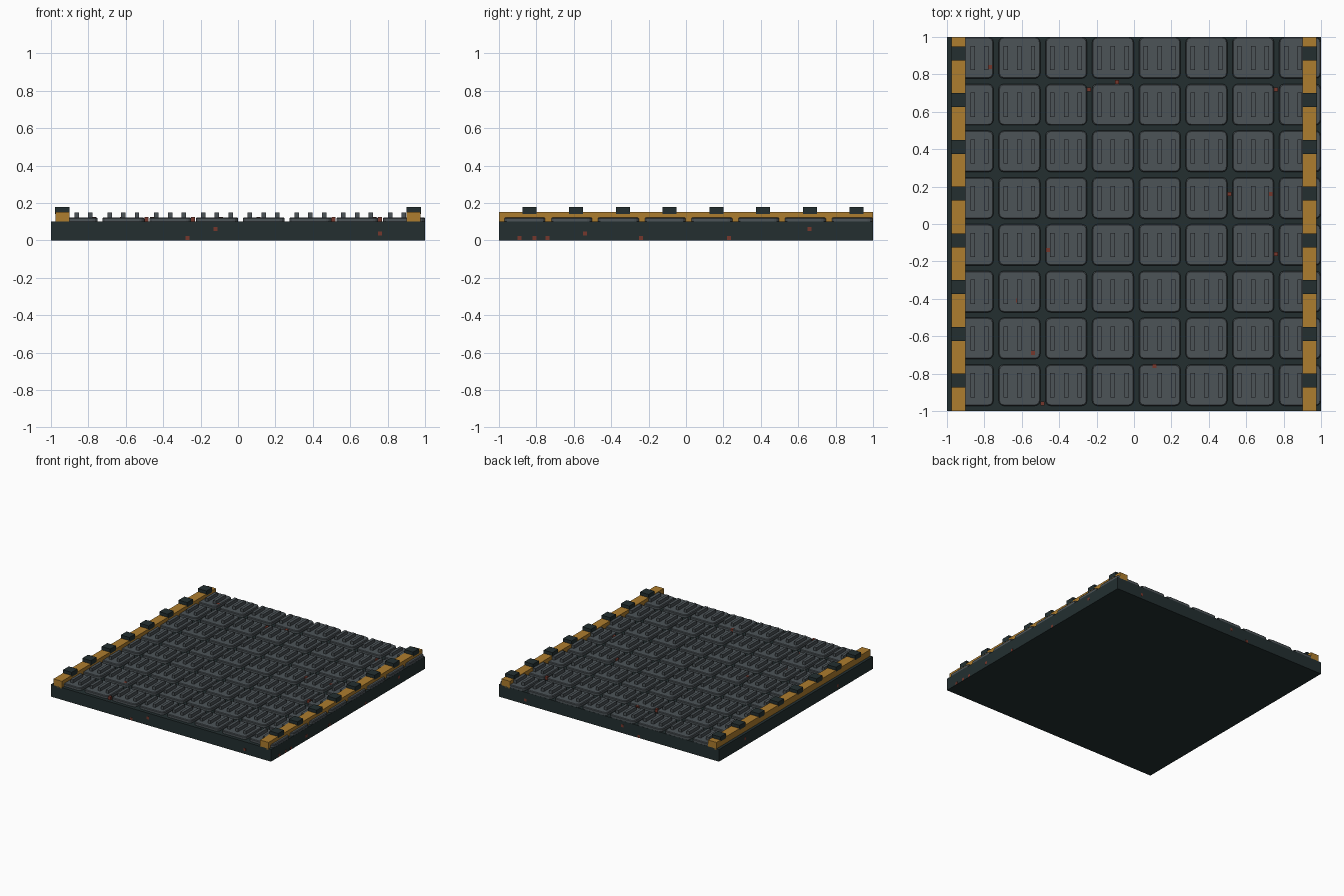
import bpy
import bmesh
from mathutils import Vector

cube = bpy.data.objects.get("Cube")
if cube:
    bpy.data.objects.remove(cube, do_unlink=True)


def material(name, *rgb):
    """Flat material from display colour levels, converted to linear."""
    colour = [(c / 255 + 0.055) / 1.055 for c in rgb]
    colour = [c ** 2.4 for c in colour] + [1]
    mat = bpy.data.materials.new(name)
    mat.use_nodes = True
    mat.diffuse_color = colour
    mat.node_tree.nodes["Principled BSDF"].inputs["Base Color"].default_value = colour
    return mat


dark = material("dark_steel", 35, 47, 48)
grey = material("plate_grey", 76, 83, 87)
amber = material("rail_amber", 174, 125, 46)
rust = material("rust_red", 118, 55, 44)


def finish(name, bm, mat):
    mesh = bpy.data.meshes.new(name)
    bm.to_mesh(mesh)
    bm.free()
    mesh.materials.append(mat)
    obj = bpy.data.objects.new(name, mesh)
    bpy.context.collection.objects.link(obj)
    return obj


def add_box(bm, low, high):
    low, high = Vector(low), Vector(high)
    verts = bmesh.ops.create_cube(bm, size=1)["verts"]
    for v in verts:
        v.co = (low + high) / 2 + v.co * (high - low)
    return verts


def box(name, low, high, mat):
    bm = bmesh.new()
    add_box(bm, low, high)
    return finish(name, bm, mat)


def repeat(obj, count, step):
    mod = obj.modifiers.new("repeat", 'ARRAY')
    mod.count = count
    mod.use_relative_offset = False
    mod.use_constant_offset = True
    mod.constant_offset_displace = step


PITCH = 0.25
COUNT = 8
BASE_TOP = 0.1
PLATE_TOP = 0.123

# Floor slab
box("base_slab", (-1, -1, 0), (1, 1, BASE_TOP), dark)

# Tread plates: rounded corners and a narrow top chamfer
bm = bmesh.new()
add_box(bm, (-0.974, -0.972, BASE_TOP - 0.01), (-0.751, -0.751, PLATE_TOP))
upright = [e for e in bm.edges if abs(e.verts[0].co.z - e.verts[1].co.z) > 0.01]
bmesh.ops.bevel(bm, geom=upright, offset=0.028, segments=3, profile=0.5, affect='EDGES')
rim = [e for e in bm.edges if all(v.co.z > PLATE_TOP - 0.001 for v in e.verts)]
bmesh.ops.bevel(bm, geom=rim, offset=0.005, segments=1, affect='EDGES')
plates = finish("tread_plates", bm, grey)

# Three raised grip ribs on every plate
bm = bmesh.new()
for offset in (-0.073, 0, 0.073):
    x = offset - 0.863
    add_box(bm, (x - 0.012, -0.927, 0.11), (x + 0.012, -0.797, 0.149))
ribs = finish("grip_ribs", bm, grey)

for part in (plates, ribs):
    repeat(part, COUNT, (PITCH, 0, 0))
    repeat(part, COUNT, (0, PITCH, 0))

# Side rails with dark pads on top
for side, x in (("right", -0.977), ("left", 0.901)):
    box(side + "_rail", (x, -1, BASE_TOP - 0.01), (x + 0.076, 1, 0.152), amber)
    pads = box(side + "_rail_pads", (x - 0.001, -0.875, 0.14), (x + 0.077, -0.8, 0.178), dark)
    repeat(pads, COUNT, (0, PITCH, 0))

# Rust flecks on the deck
bm = bmesh.new()
for x, y in ((-0.09, 0.76), (-0.24, 0.72), (0.76, 0.72), (0.51, 0.16),
             (0.76, -0.16), (-0.62, -0.41), (-0.54, -0.69), (-0.46, -0.14),
             (0.11, -0.76), (0.73, 0.16), (-0.77, 0.84), (-0.49, -0.96)):
    r = 0.011
    add_box(bm, (x - r, y - r, BASE_TOP), (x + r, y + r, PLATE_TOP + 0.001))
finish("deck_rust", bm, rust)

# Rust flecks on the slab sides
bm = bmesh.new()
r = 0.011
for x, z in ((-0.27, 0.012), (-0.12, 0.06), (0.76, 0.036)):
    for y in (-1, 1):
        add_box(bm, (x - r, y - 0.001, z - r), (x + r, y + 0.001, z + r))
for y, z in ((-0.89, 0.012), (-0.81, 0.012), (-0.74, 0.012), (-0.54, 0.036),
             (-0.24, 0.012), (0.23, 0.012), (0.66, 0.06)):
    add_box(bm, (0.999, y - r, z - r), (1.001, y + r, z + r))
    if z > 0.02:
        add_box(bm, (-1.001, y - r, z - r), (-0.999, y + r, z + r))
finish("side_rust", bm, rust)
